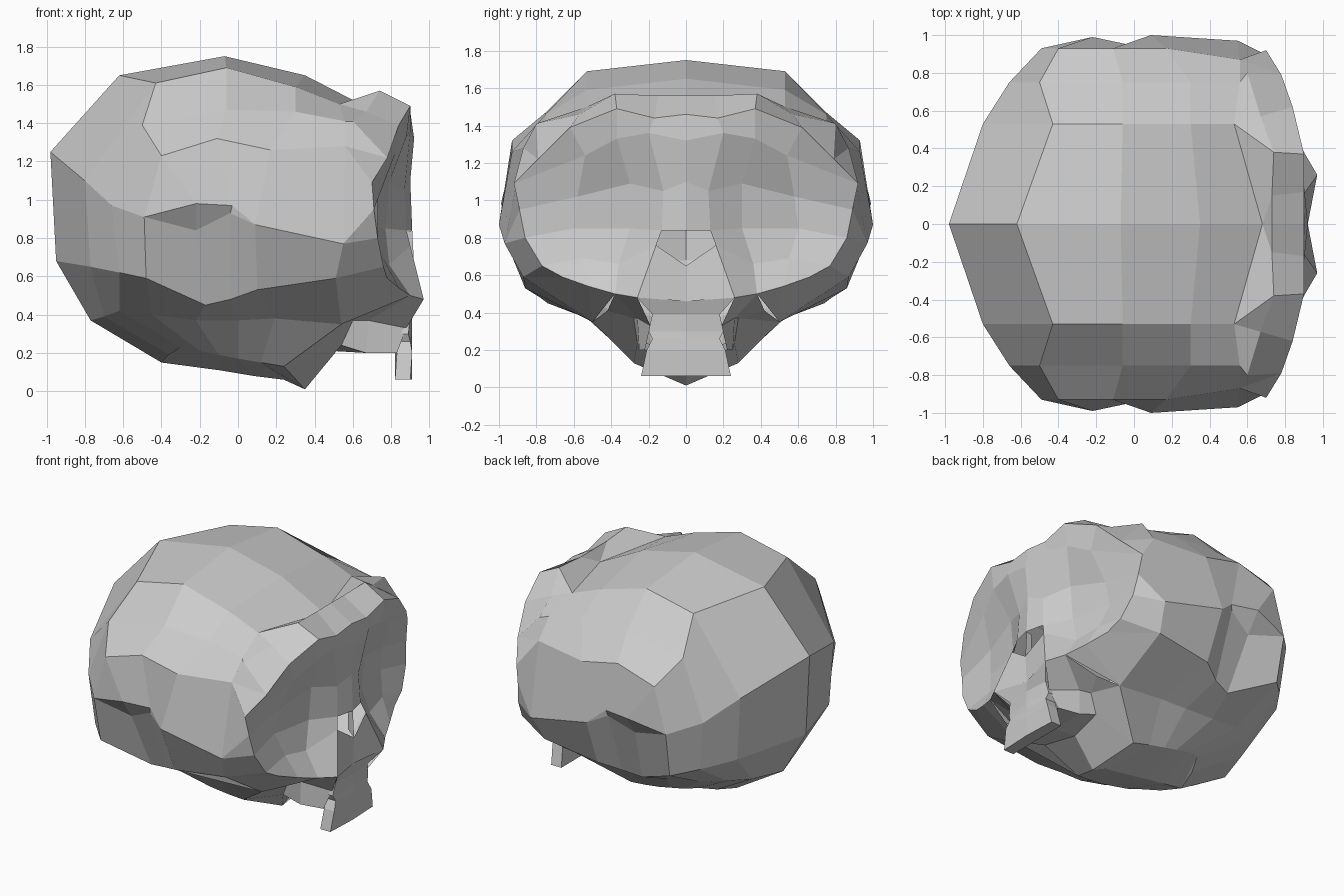
import bpy
import bmesh

default = bpy.data.objects.get("Cube")
if default:
    bpy.data.objects.remove(default)

bone = bpy.data.materials.new("bone grey")
bone.use_nodes = True
bone.diffuse_color = (0.6, 0.6, 0.6, 1)
bone.node_tree.nodes["Principled BSDF"].inputs["Base Color"].default_value = (0.6, 0.6, 0.6, 1)


def profile(y, points):
    """Lengthwise profile lying at one distance from the middle plane."""
    return [(x, y, z) for x, z in points]


def make_part(name, patches, holes=()):
    """Loft each patch of rows into faces, then mirror the half across y."""
    bm = bmesh.new()
    for rows in patches:
        grid = [[bm.verts.new(p) for p in row] for row in rows]
        for r, (lower, upper) in enumerate(zip(grid, grid[1:])):
            for c in range(len(lower) - 1):
                if (r, c) not in holes:
                    bm.faces.new((lower[c], lower[c + 1], upper[c + 1], upper[c]))
    bmesh.ops.remove_doubles(bm, verts=bm.verts, dist=0.002)
    bmesh.ops.recalc_face_normals(bm, faces=bm.faces)
    mesh = bpy.data.meshes.new(name)
    bm.to_mesh(mesh)
    bm.free()
    mesh.materials.append(bone)
    part = bpy.data.objects.new(name, mesh)
    bpy.context.collection.objects.link(part)
    mirror = part.modifiers.new("Mirror", "MIRROR")
    mirror.use_axis = (False, True, False)
    mirror.merge_threshold = 0.002
    return part


# Crown: lengthwise profiles from the middle line out to the temple
crown = [
    profile(0, [(-.98, 1.25), (-.62, 1.65), (-.07, 1.75), (.35, 1.65), (.68, 1.48)]),
    profile(.53, [(-.8, 1.1), (-.43, 1.61), (-.06, 1.69), (.3, 1.59), (.53, 1.5)]),
    profile(.75, [(-.66, .97), (-.5, 1.39), (-.06, 1.47), (.3, 1.46), (.56, 1.41)]),
    profile(.93, [(-.49, .91), (-.4, 1.23), (-.11, 1.32), (.17, 1.26)]) + [(.56, .87, 1.28)],
]
ear_line = [crown[3][0], (-.22, .99, .98), (-.03, .95, .97), (.09, 1, .87), (.55, .97, .77)]
crown.append(ear_line)

# Lower skull: rings running from the back middle round to the cheek
equator = [row[0] for row in crown[:3]] + ear_line
ear_pit = equator[:4] + [(-.22, .89, .84), (-.04, .94, .93)] + equator[6:]
nape = [(-.95, 0, .68), (-.77, .52, .65), (-.62, .73, .62), (-.48, .87, .59),
        (-.17, .74, .45), (-.04, .78, .48), (.1, .86, .53), (.51, .87, .59)]
under = [(-.77, 0, .37), (-.7, .25, .39), (-.62, .42, .42), (-.45, .5, .4),
         (-.22, .53, .37), (0, .52, .37), (.19, .5, .38), (.54, .5, .35)]
base = [(-.4, 0, .15), (-.36, .16, .19), (-.3, .28, .23), (-.2, .31, .21),
        (-.1, .31, .19), (0, .31, .17), (.12, .3, .15), (.24, .28, .13)]
keel = profile(0, [(-.4, .15)] * 3 + [(-.25, .13), (-.1, .11), (.08, .08), (.24, .06), (.35, .01)])
make_part("cranium", [crown, [equator, ear_pit, nape, under, base, keel]])

# Face: rows from the brow down to the cheekbones, middle line outward
brow_top = [(.73, 0, 1.56), (.73, .15, 1.56), (.74, .38, 1.57), (.67, .57, 1.46), (.6, .8, 1.41)]
brow = [(.9, 0, 1.46), (.9, .17, 1.44), (.9, .37, 1.49), (.84, .62, 1.39), (.78, .79, 1.22)]
lid = [(.92, 0, 1.32), (.9, .2, 1.36), (.88, .37, 1.33), (.82, .54, 1.24), (.7, .92, 1.09)]
socket = [(.9, 0, 1.1), (.87, .12, 1.05), (.79, .3, 1.09), (.73, .58, 1.02), (.71, .89, .95)]
nose = [(.91, 0, .84), (.88, .13, .84), (.77, .3, .85), (.71, .6, .85), (.73, .86, .8)]
cheek = [(.92, 0, .65), (.9, .16, .76), (.79, .36, .66), (.76, .55, .69), (.76, .77, .65)]
jaw_line = [(.91, 0, .46), (.97, .26, .48), (.9, .38, .5), (.84, .52, .54), (.78, .66, .59)]
face = [brow_top, brow, lid, socket, nose, cheek, jaw_line]
make_part("face", [face], holes={(4, 0)})
make_part("nasal_septum", [[[nose[0], (.87, 0, .83)], [cheek[0], (.87, 0, .7)]]])

# Rim joining the edge of the face to the front edge of the cranium
front = [row[-1] for row in crown] + [nape[-1], under[-1]]
face_edge = brow_top + [row[-1] for row in face[1:]] + jaw_line[3:1:-1]
order = (0, 0, 1, 1, 2, 3, 3, 4, 4, 5, 5, 6, 6)
make_part("face_rim", [[[front[i] for i in order], face_edge]])

# Palate: floor, upright side walls, then the shelf out to the cheekbones
palate_middle = profile(0, [(.35, .01), (.5, .21), (.67, .2), (.83, .2)])
palate_edge = [base[-1], (.54, .26, .24), (.67, .25, .2), (.83, .22, .2)]
wall_top = [under[-1], (.6, .28, .37), (.68, .26, .37), (.88, .19, .33)]
shelf = [under[-1], (.67, .42, .41), jaw_line[2], jaw_line[1]]
make_part("palate", [[palate_middle, palate_edge, wall_top, shelf]])

# Upper jaw: a thin block stepping down below the nose
steps = [(.97, .26, .48), (.9, .18, .39), (.89, .2, .3), (.9, .18, .26), (.91, .21, .2), (.9, .24, .06)]
jaw = [[(.91, 0, z), (x, w, z), (x - .08, w, z), (.82, 0, z)] for x, w, z in steps]
bottom = jaw[-1]
make_part("upper_jaw", [jaw, [bottom[:2], bottom[:1:-1]]])
